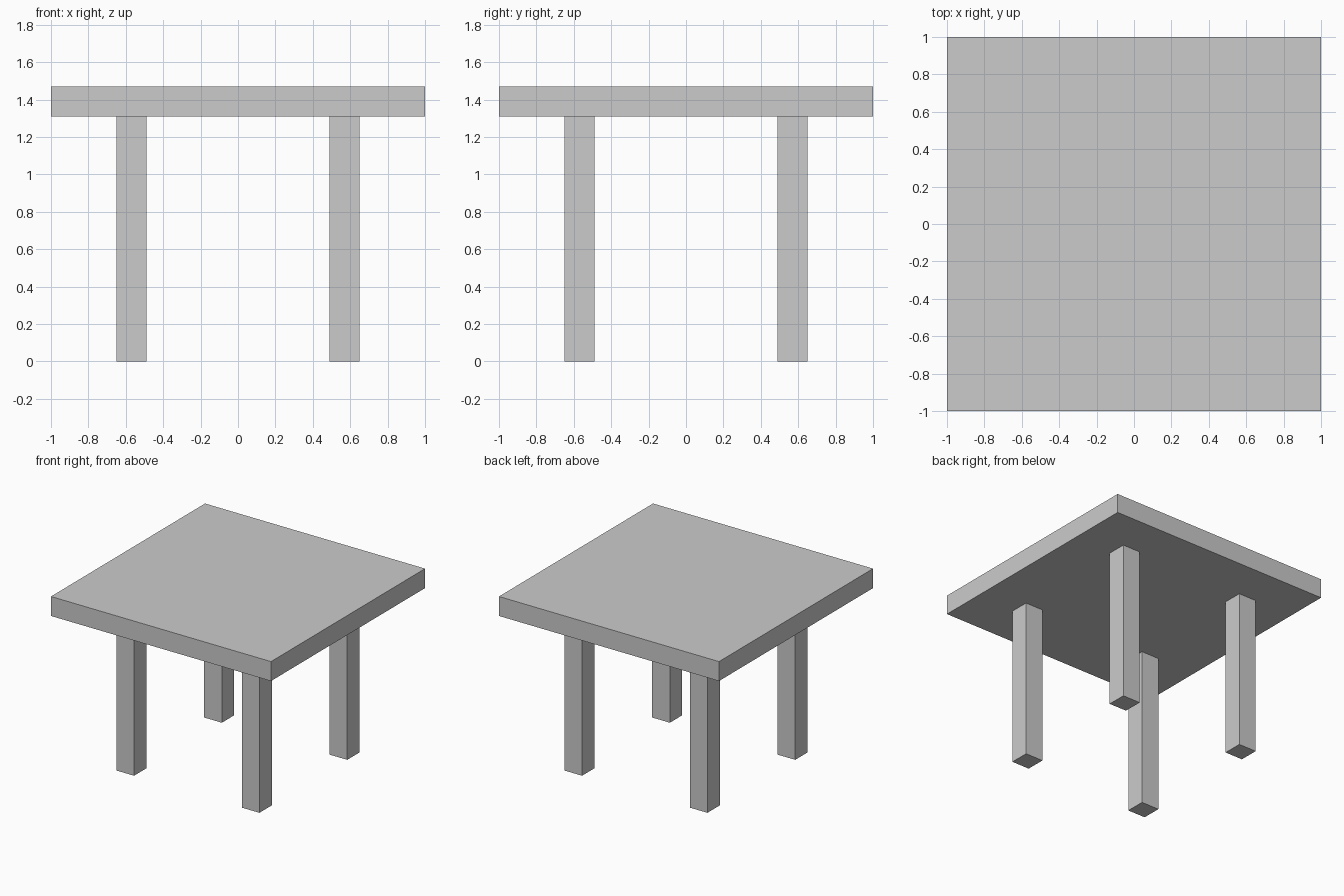
import bpy

if "Cube" in bpy.data.objects:
    bpy.data.objects.remove(bpy.data.objects["Cube"])

TOP_Z, UNDER_Z = 1.47, 1.31
LEG_IN, LEG_OUT = 0.49, 0.65


def box(name, lo, hi):
    """Axis-aligned box between two corners."""
    centre = [(a + b) / 2 for a, b in zip(lo, hi)]
    bpy.ops.mesh.primitive_cube_add(size=1, location=centre)
    obj = bpy.context.object
    obj.name = name
    obj.scale = [b - a for a, b in zip(lo, hi)]
    bpy.ops.object.transform_apply(location=False, rotation=False, scale=True)
    return obj


# Square table top
box("table_top", (-1, -1, UNDER_Z), (1, 1, TOP_Z))

# Four square legs, set in from the edges
mid, half = (LEG_IN + LEG_OUT) / 2, (LEG_OUT - LEG_IN) / 2
for y_name, sy in (("front", -1), ("back", 1)):
    for x_name, sx in (("left", -1), ("right", 1)):
        x, y = sx * mid, sy * mid
        box(f"{y_name}_{x_name}_leg",
            (x - half, y - half, 0), (x + half, y + half, UNDER_Z))
